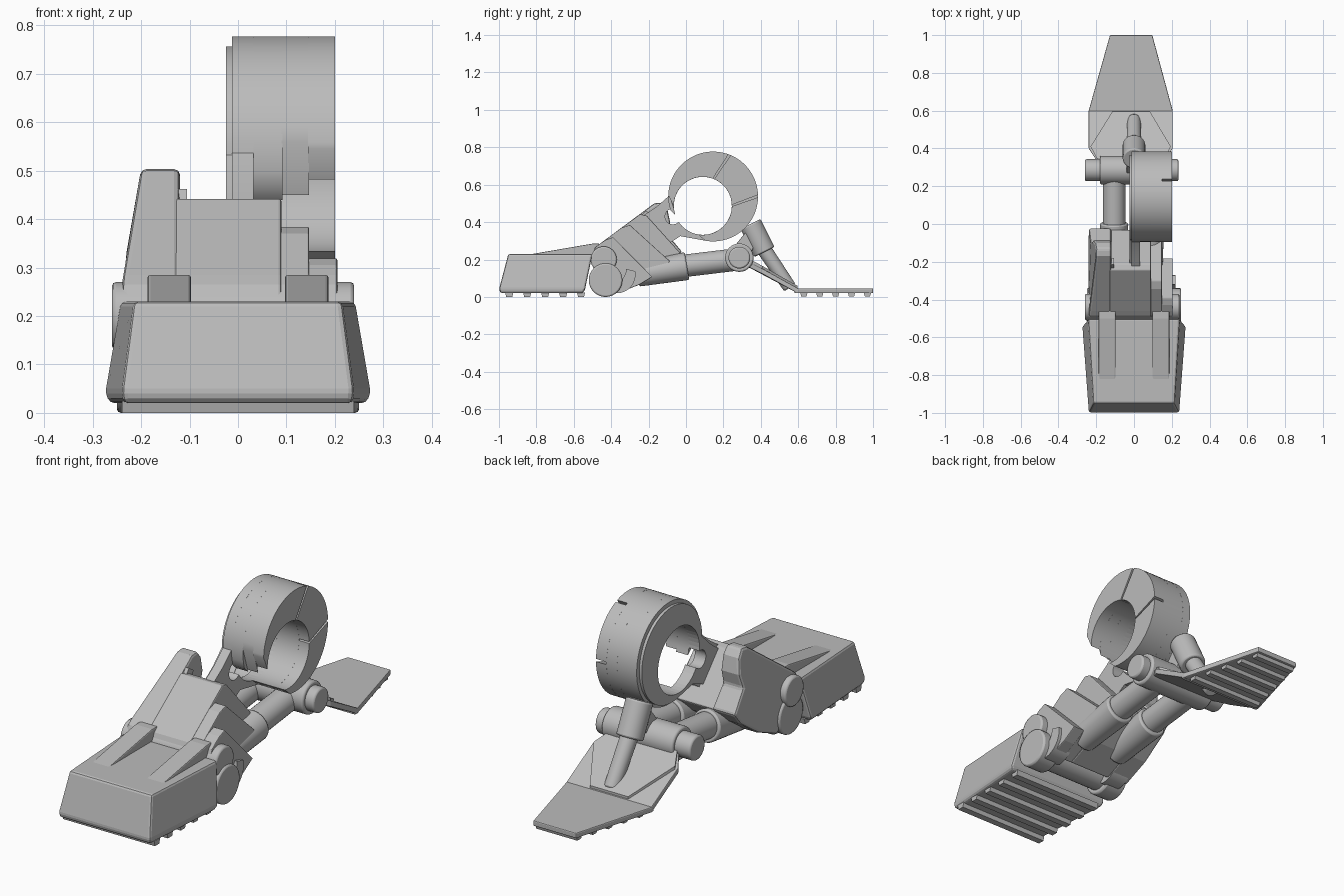
import bpy, bmesh, math
from mathutils import Vector

old = bpy.data.objects.get("Cube")
if old:
    bpy.data.objects.remove(old, do_unlink=True)

grey = bpy.data.materials.new("plain_grey")
grey.use_nodes = True
COLOR = (0.5, 0.5, 0.5, 1)
grey.diffuse_color = COLOR
grey.node_tree.nodes["Principled BSDF"].inputs["Base Color"].default_value = COLOR


def finish(name, bm, bevel=0, smooth=False):
    bmesh.ops.recalc_face_normals(bm, faces=bm.faces)
    mesh = bpy.data.meshes.new(name)
    bm.to_mesh(mesh)
    bm.free()
    ob = bpy.data.objects.new(name, mesh)
    bpy.context.collection.objects.link(ob)
    mesh.materials.append(grey)
    if smooth:
        bpy.ops.object.select_all(action='DESELECT')
        ob.select_set(True)
        bpy.context.view_layer.objects.active = ob
        bpy.ops.object.shade_smooth_by_angle(angle=math.radians(35))
    if bevel:
        mod = ob.modifiers.new("bevel", 'BEVEL')
        mod.width = bevel
        mod.segments = 2
        mod.limit_method = 'ANGLE'
    return ob


def loft(name, rings, bevel=0, smooth=False):
    """Skin closed rings of 3D points and cap both ends."""
    bm = bmesh.new()
    loops = [[bm.verts.new(p) for p in ring] for ring in rings]
    n = len(loops[0])
    for a, b in zip(loops, loops[1:]):
        for i in range(n):
            j = (i + 1) % n
            bm.faces.new((a[i], a[j], b[j], b[i]))
    bm.faces.new(loops[0])
    bm.faces.new(loops[-1])
    return finish(name, bm, bevel, smooth)


def prism(name, pts, x0, x1, bevel=0, smooth=False):
    """Extrude a (y, z) outline across x."""
    return loft(name, [[(x, y, z) for y, z in pts] for x in (x0, x1)], bevel, smooth)


def slab(name, outline, z0, z1, bevel=0):
    """Extrude an (x, y, z offset) outline upward."""
    return loft(name, [[(x, y, dz + z) for x, y, dz in outline] for z in (z0, z1)], bevel)


def rod(name, a, b, r, r2=None, bevel=0.008):
    a, b = Vector(a), Vector(b)
    q = (b - a).to_track_quat('Z', 'Y')
    rings = []
    for centre, rad in ((a, r), (b, r2 or r)):
        rings.append([centre + q @ Vector((rad * math.cos(t), rad * math.sin(t), 0))
                      for t in (math.tau * i / 32 for i in range(32))])
    return loft(name, rings, bevel, True)


def arc(cy, cz, r, a0, a1, n=28):
    return [(cy + r * math.cos(t), cz + r * math.sin(t))
            for t in (math.radians(a0 + (a1 - a0) * i / n) for i in range(n + 1))]


# Toe block with chamfered sole and tapered sides
def toe_ring(z, front, rear, y0, y1):
    return [(-front, y0, z), (front, y0, z), (rear, y1, z), (-rear, y1, z)]


loft("toe_block", [toe_ring(0.02, 0.235, 0.265, -0.99, -0.55),
                   toe_ring(0.04, 0.24, 0.275, -1.0, -0.54),
                   toe_ring(0.23, 0.215, 0.242, -0.95, -0.5)], bevel=0.015)

# Wedge ribs on the toe
for side in (-1, 1):
    prism("toe_rib", [(-0.85, 0.225), (-0.50, 0.285), (-0.46, 0.285), (-0.46, 0.2), (-0.6, 0.2)],
          side * 0.142 - 0.045, side * 0.142 + 0.045, bevel=0.006)

# Sole treads
for i in range(5):
    y = -0.945 + i * 0.096
    prism("toe_tread", [(y - .022, .025), (y - .016, 0), (y + .016, 0), (y + .022, .025)], -0.24, 0.24)
    y = 0.63 + i * 0.085
    w = 0.2 - (y - 0.6) * 0.25
    prism("heel_tread", [(y - .02, .025), (y - .014, .003), (y + .014, .003), (y + .02, .025)],
          -0.015 - w, -0.015 + w)

# Toe hinge
rod("toe_hinge_upper", (-0.26, -0.44, 0.2), (0.24, -0.44, 0.2), 0.07)
for side in (-1, 1):
    rod("toe_hinge_disc", (side * 0.15, -0.43, 0.09), (side * 0.25, -0.43, 0.09), 0.09)
    prism("hinge_guard", arc(-0.37, 0.12, 0.1, -100, 10, 14) + arc(-0.4, 0.15, 0.08, 0, -90, 14),
          side * 0.13, side * 0.22, smooth=True)
rod("toe_hinge_core", (-0.2, -0.43, 0.09), (0.2, -0.43, 0.09), 0.07)

# Ankle armour: staggered slabs sharing one sloped top
FRONT = [(-0.34, 0.03), (-0.44, 0.13), (-0.5, 0.23), (-0.485, 0.265), (-0.46, 0.285)]
prism("ankle_main", FRONT + [(-0.245, 0.443), (-0.21, 0.435), (-0.03, 0.235), (-0.07, 0.18), (-0.2, 0.09)],
      -0.13, 0.09, bevel=0.006)
prism("ankle_step_inner", FRONT + [(-0.345, 0.37), (-0.3, 0.385), (-0.085, 0.19), (-0.19, 0.1)],
      0.088, 0.147, bevel=0.004)
prism("ankle_step_outer", FRONT + [(-0.43, 0.305), (-0.39, 0.32), (-0.18, 0.107), (-0.25, 0.065)],
      0.145, 0.205, bevel=0.004)
tab = prism("ankle_tall_side", FRONT + [(-0.17, 0.5), (-0.13, 0.505), (-0.10, 0.47), (-0.085, 0.4),
            (-0.10, 0.335), (-0.02, 0.24), (-0.07, 0.18), (-0.2, 0.09)], -0.24, -0.12, bevel=0.012)
for v in tab.data.vertices:
    if v.co.x < -0.2 and v.co.z > 0.27:
        v.co.x += 0.17 * (v.co.z - 0.27)
# Fillet between the tall side and the main top
prism("ankle_fillet", [(-0.25, 0.42), (-0.215, 0.462), (-0.18, 0.44), (-0.2, 0.41)], -0.125, -0.105)

# Ankle ring: thin keyhole plate plus staggered crescents
OUT = (0.145, 0.537, 0.24)
HOLE = (0.09, 0.487, 0.155)
plate = prism("keyhole_plate", arc(*OUT, -98, 180, 48) + [(-0.16, 0.48), (-0.25, 0.42), (-0.2, 0.28),
              (-0.1, 0.28), (-0.03, 0.325)], -0.012, 0.032, smooth=True)
collar = prism("ring_collar", arc(0.14, 0.532, 0.225, -98, 180, 48) + [(-0.15, 0.47), (-0.22, 0.42),
               (-0.18, 0.3), (-0.1, 0.3), (-0.02, 0.335)], -0.025, -0.011, smooth=True)
for name, shape in (("hole_cutter", HOLE), ("bite_cutter", (-0.07, 0.43, 0.042))):
    cutter = prism(name, arc(*shape, 0, 352.5, 47), -0.2, 0.3)
    cutter.hide_render = True
    cutter.hide_viewport = True
    for ob in (plate, collar):
        mod = ob.modifiers.new(name, 'BOOLEAN')
        mod.object = cutter
        mod.solver = 'EXACT'

for x0, x1, spans in ((0.03, 0.092, [(-100, 198, -100, 198)]),
                      (0.09, 0.147, [(-100, 175, -100, 194)]),
                      (0.145, 0.2, [(-100, -1, -100, -1), (2, 67, 2, 67), (70, 178, 70, 182)])):
    for a0, a1, b0, b1 in spans:
        prism("ring_segment", arc(*OUT, a0, a1, 36) + arc(*HOLE, b1, b0, 36), x0, x1, smooth=True)

# Twin shank tubes with sleeves
for x in (-0.105, 0.085):
    rod("shank_sleeve", (x, -0.26, 0.12), (x, 0.005, 0.165), 0.065, 0.075)
    rod("shank_tube", (x, -0.02, 0.165), (x, 0.27, 0.2), 0.06)

# Heel hinge
rod("heel_hinge_pin", (-0.26, 0.285, 0.21), (0.235, 0.285, 0.21), 0.058)
rod("heel_hinge_barrel", (-0.18, 0.285, 0.21), (0.19, 0.285, 0.21), 0.076)

# Heel plate, slanted plate and raised panel
slab("heel_plate", [(-0.24, 0.58, 0), (-0.24, 0.6, 0), (-0.127, 1, 0), (0.097, 1, 0),
                    (0.205, 0.6, 0), (0.205, 0.58, 0)], 0.02, 0.046, bevel=0.005)
slab("heel_slope", [(-0.24, 0.6, 0), (0.205, 0.6, 0), (0.205, 0.4, 0.11), (0.12, 0.27, 0.175),
                    (-0.155, 0.27, 0.175), (-0.24, 0.4, 0.11)], 0.018, 0.046, bevel=0.004)
slab("heel_panel", [(-0.115, 0.595, 0), (0.085, 0.595, 0), (0.195, 0.41, 0.105), (0.12, 0.27, 0.18),
                    (-0.155, 0.27, 0.18), (-0.23, 0.41, 0.105)], 0.04, 0.06)

# Heel piston
rod("piston_sleeve", (0, 0.345, 0.39), (0, 0.42, 0.24), 0.06)
rod("piston_rod", (0, 0.40, 0.28), (0, 0.555, 0.05), 0.04, 0.036)
prism("piston_mount", [(0.25, 0.26), (0.33, 0.36), (0.39, 0.32), (0.34, 0.22)], -0.04, 0.04, bevel=0.006)
